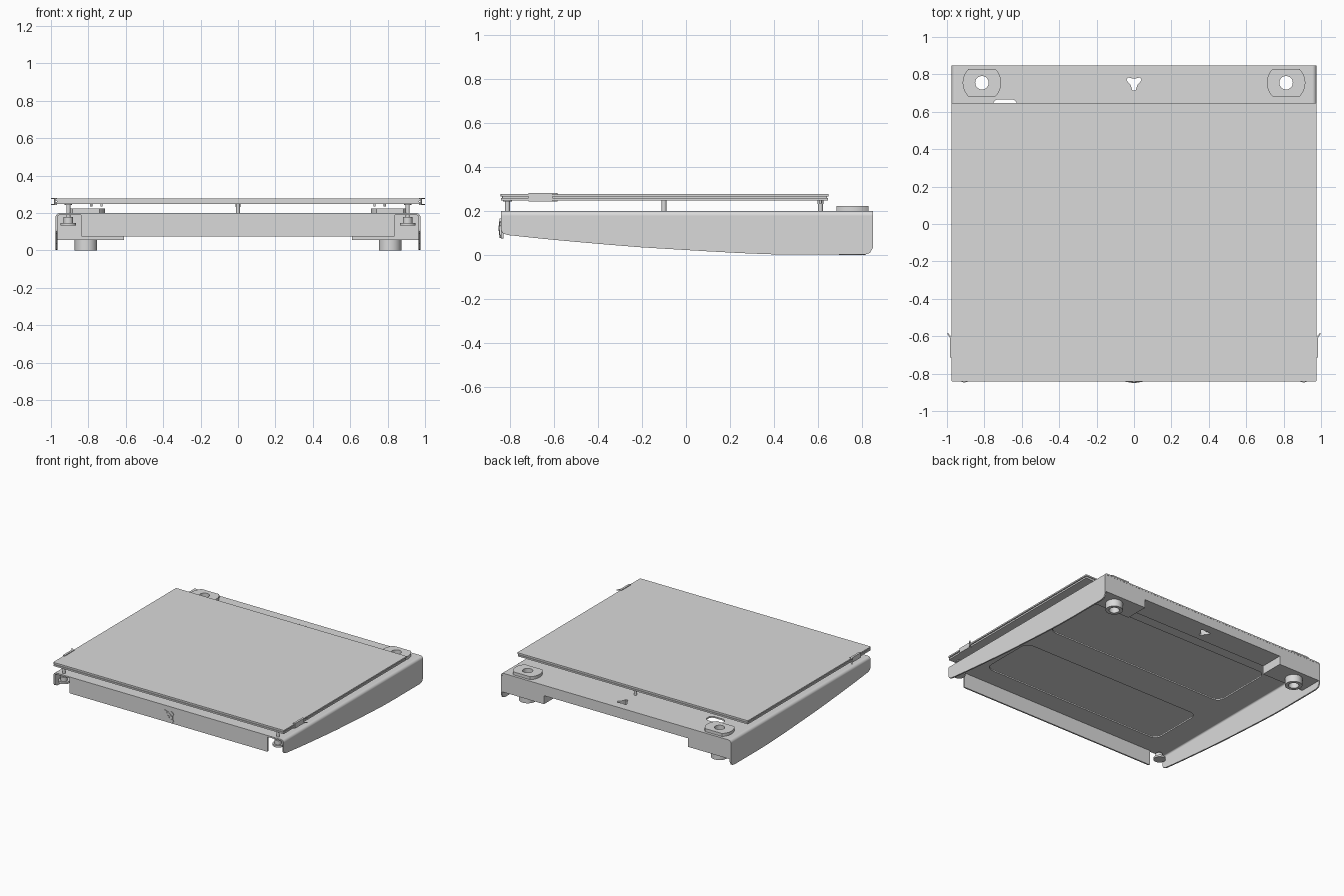
import bpy, bmesh, math

if "Cube" in bpy.data.objects:
    bpy.data.objects.remove(bpy.data.objects["Cube"])

grey = bpy.data.materials.new("light_grey")
grey.diffuse_color = (0.7, 0.7, 0.7, 1)
grey.use_nodes = True
grey.node_tree.nodes["Principled BSDF"].inputs["Base Color"].default_value = grey.diffuse_color


def smooth(ob):
    bpy.ops.object.select_all(action='DESELECT')
    bpy.context.view_layer.objects.active = ob
    ob.select_set(True)
    bpy.ops.object.shade_smooth_by_angle(angle=math.radians(30))
    w = ob.modifiers.new("even_shading", 'WEIGHTED_NORMAL')
    w.keep_sharp = True


def prism(name, outline, axis, lo, hi, soft=True):
    """Extrude a 2D outline along an axis: x takes (y,z), y takes (x,z), z takes (x,y)."""
    place = {'x': lambda p, t: (t, p[0], p[1]),
             'y': lambda p, t: (p[0], t, p[1]),
             'z': lambda p, t: (p[0], p[1], t)}[axis]
    bm = bmesh.new()
    a = [bm.verts.new(place(p, lo)) for p in outline]
    b = [bm.verts.new(place(p, hi)) for p in outline]
    bm.faces.new(a)
    bm.faces.new(b[::-1])
    n = len(outline)
    for i in range(n):
        j = (i + 1) % n
        bm.faces.new((a[i], b[i], b[j], a[j]))
    bmesh.ops.recalc_face_normals(bm, faces=bm.faces)
    me = bpy.data.meshes.new(name)
    bm.to_mesh(me)
    bm.free()
    ob = bpy.data.objects.new(name, me)
    bpy.context.collection.objects.link(ob)
    me.materials.append(grey)
    if soft:
        smooth(ob)
    return ob


def circle(cx, cy, r, n=32):
    return [(cx + r * math.cos(2 * math.pi * i / n), cy + r * math.sin(2 * math.pi * i / n))
            for i in range(n)]


def rounded(x0, x1, y0, y1, r, n=5):
    pts = []
    for cx, cy, a0 in ((x1 - r, y1 - r, 0), (x0 + r, y1 - r, 90), (x0 + r, y0 + r, 180), (x1 - r, y0 + r, 270)):
        for i in range(n + 1):
            a = math.radians(a0 + 90 * i / n)
            pts.append((cx + r * math.cos(a), cy + r * math.sin(a)))
    return pts


def rod(name, x, y, r, z0, z1):
    return prism(name, circle(x, y, r, 24), 'z', z0, z1)


def cutter(name, *args):
    ob = prism(name, *args, soft=False)
    ob.hide_render = True
    ob.hide_viewport = True
    return ob


def cut(ob, tools, op='DIFFERENCE'):
    for t in tools:
        m = ob.modifiers.new("cut", 'BOOLEAN')
        m.object, m.operation, m.solver = t, op, 'EXACT'


def bake(ob):
    """Apply the cuts, then shade the finished shape."""
    bpy.context.view_layer.update()
    ev = ob.evaluated_get(bpy.context.evaluated_depsgraph_get())
    me = bpy.data.meshes.new_from_object(ev)
    ob.modifiers.clear()
    ob.data = me
    smooth(ob)


# Folded sheet tray: rounded channel trimmed by the curved side outline
def arch(w, top, r):
    right = [(w - r + r * math.cos(math.radians(15 * i)), top - r + r * math.sin(math.radians(15 * i)))
             for i in range(7)]
    return right + [(-x, z) for x, z in right[::-1]]


outer, inner = arch(0.975, 0.2, 0.022), arch(0.964, 0.189, 0.011)
channel = [(0.975, -0.02)] + outer + [(-0.975, -0.02), (-0.964, -0.02)] + inner[::-1] + [(0.964, -0.02)]
tray = prism("tray", channel, 'y', -0.9, 0.9, soft=False)
side = [(-0.84, 0.21), (-0.84, 0.115), (-0.833, 0.1), (-0.81, 0.091), (-0.65, 0.074), (-0.5, 0.06),
        (-0.35, 0.047), (-0.2, 0.035), (-0.05, 0.026), (0.1, 0.017), (0.25, 0.009), (0.37, 0.004),
        (0.5, 0.002), (0.81, 0.002), (0.835, 0.01), (0.848, 0.034), (0.848, 0.21)]
cut(tray, [cutter("side_trimmer", side, 'x', -1.2, 1.2)], 'INTERSECT')

# Rear box section, deeper at both ends
rear = prism("rear_box", [(-0.966, 0.192), (-0.966, 0.055), (-0.61, 0.055), (-0.61, 0.12),
                          (0.61, 0.12), (0.61, 0.055), (0.966, 0.055), (0.966, 0.192)],
             'y', 0.667, 0.847, soft=False)

# Three-lobed opening, cable slot and two large windows either side of the centre bridge
lobes = []
for k in range(3):
    a = math.radians(30 + 120 * k)
    for r, s in ((0.023, -0.85), (0.043, -0.2), (0.043, 0.2), (0.023, 0.85)):
        lobes.append((r * math.cos(a + s), 0.755 + r * math.sin(a + s)))
lobe_cutter = cutter("lobe_cutter", lobes, 'z', -0.1, 0.4)
slot_cutter = cutter("slot_cutter", rounded(-0.755, -0.625, 0.59, 0.666, 0.03), 'z', 0.1, 0.4)
front_window = cutter("front_window_cutter", rounded(-0.77, 0.77, -0.68, -0.24, 0.06), 'z', 0.1, 0.3)
rear_window = cutter("rear_window_cutter", rounded(-0.77, 0.77, 0.0, 0.5, 0.06), 'z', 0.1, 0.3)
cut(tray, [lobe_cutter, slot_cutter, front_window, rear_window])
cut(rear, [lobe_cutter])

# Front flange hanging from the tray edge, open at the corners
prism("front_flange", rounded(-0.84, 0.84, 0.075, 0.192, 0.006), 'y', -0.84, -0.829)

# Plate stack
for nm, w, y0, y1, z0, z1 in (("heater_board", 0.975, -0.84, 0.645, 0.247, 0.259),
                              ("plate_core", 0.968, -0.834, 0.64, 0.258, 0.266),
                              ("top_plate", 0.977, -0.841, 0.647, 0.265, 0.276)):
    prism(nm, rounded(-w, w, y0, y1, 0.004, 2), 'z', z0, z1)

# Centre posts with collar
for nm, y in (("centre_post", -0.1), ("rear_post", 0.61)):
    rod(nm, 0, y, 0.011, 0.195, 0.25)
rod("rear_post_collar", 0, 0.61, 0.014, 0.232, 0.25)

# Paired corner parts
for s, tag in ((-1, "left"), (1, "right")):
    # levelling screw and thumb wheel
    x = s * 0.907
    rod(tag + "_levelling_screw", x, -0.81, 0.011, 0.14, 0.265)
    rod(tag + "_screw_collar", x, -0.81, 0.02, 0.242, 0.25)
    rod(tag + "_wheel_hub", x, -0.81, 0.025, 0.145, 0.178)
    rod(tag + "_thumb_wheel", x, -0.805, 0.042, 0.132, 0.147)

    # rear pad and foot share one through hole
    cx, cy = s * 0.813, 0.755
    hole = cutter(tag + "_foot_hole_cutter", circle(cx, cy, 0.036), 'z', -0.1, 0.4)
    a0 = math.asin(0.073 / 0.103)
    arc = [a0 * (i / 6 - 1) for i in range(13)]
    pad = [(cx + 0.103 * math.cos(a), cy + 0.103 * math.sin(a)) for a in arc]
    pad += [(2 * cx - px, 2 * cy - py) for px, py in pad]
    for ob in (prism(tag + "_rear_pad", pad, 'z', 0.198, 0.223, False),
               prism(tag + "_foot", circle(cx, cy, 0.06), 'z', 0.0, 0.058, False)):
        cut(ob, [hole])
        bake(ob)
    cut(tray, [hole])
    cut(rear, [hole])

    # slim side clip gripping the plate edge, with a flared rear tip
    clip = [(s * 0.967, -0.715), (s * 0.981, -0.715), (s * 0.983, -0.61), (s * 0.999, -0.585),
            (s * 0.995, -0.582), (s * 0.978, -0.6), (s * 0.967, -0.6)]
    prism(tag + "_clip_top", clip, 'z', 0.275, 0.281)
    prism(tag + "_clip_bottom", clip, 'z', 0.243, 0.248)
    prism(tag + "_clip_side", rounded(*sorted((s * 0.975, s * 0.983)), -0.715, -0.605, 0.003, 2),
          'z', 0.243, 0.281)

    # small terminals below the plate
    for k, px in enumerate((0.73, 0.785)):
        rod(f"{tag}_terminal_{k + 1}", s * px, 0.61, 0.006, 0.235, 0.25)

bake(tray)
bake(rear)

# Front centre knob: cross-shaped plate, ring and screw head
star = []
for k in range(4):
    a = math.radians(45 + 90 * k)
    for r, d in ((0.036, -0.6), (0.054, -0.2), (0.054, 0.2), (0.036, 0.6)):
        star.append((r * math.cos(a + d), 0.122 + r * math.sin(a + d)))
prism("knob_plate", star, 'y', -0.845, -0.838, False)
prism("knob_ring", circle(0, 0.122, 0.03), 'y', -0.848, -0.838)
prism("knob_screw", circle(0, 0.122, 0.014, 6), 'y', -0.851, -0.838, False)
